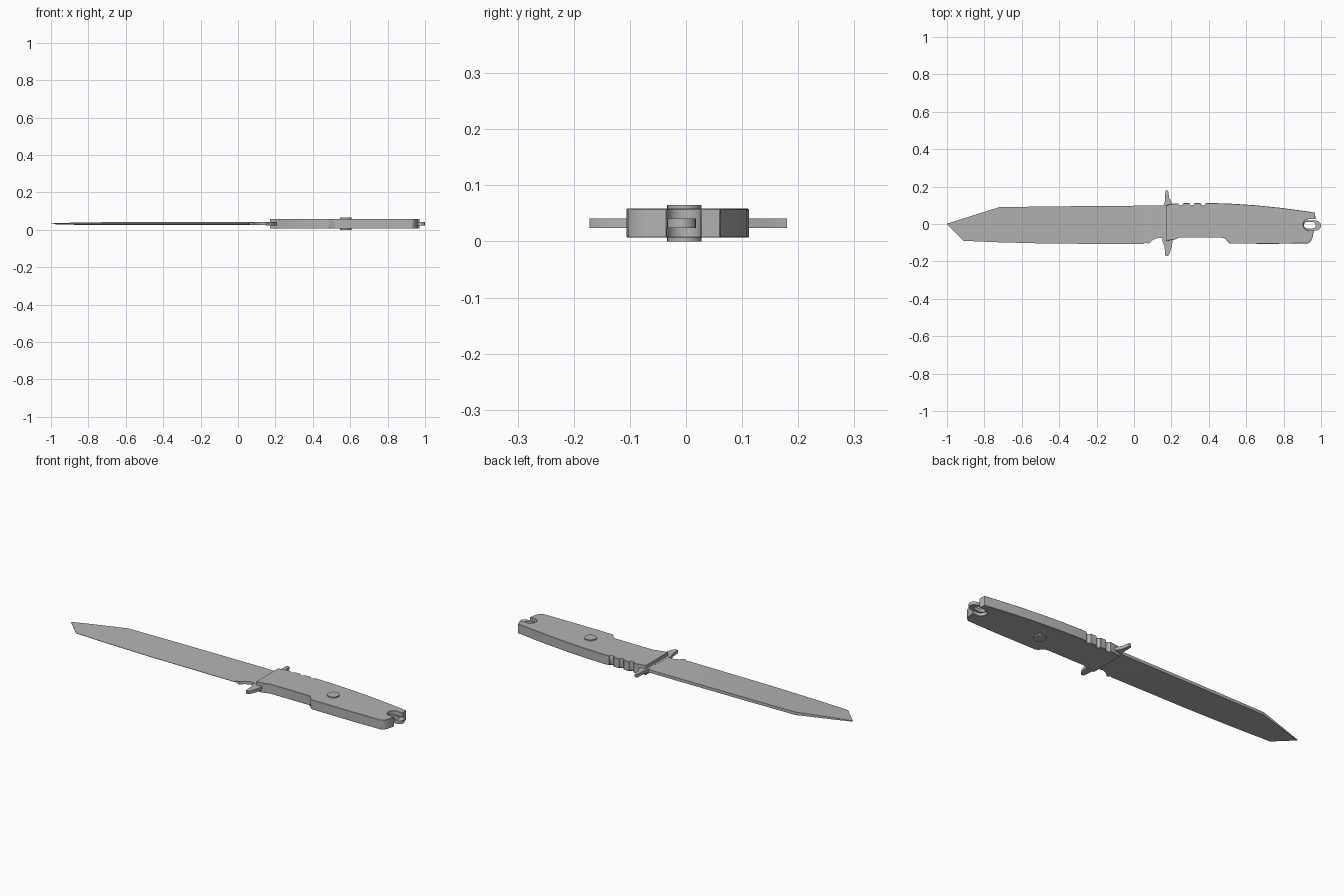
import bpy, bmesh
from math import sin, cos, pi, radians

cube = bpy.data.objects.get("Cube")
if cube:
    bpy.data.objects.remove(cube, do_unlink=True)

MID = 0.0325  # height of the flat centre plane

steel = bpy.data.materials.new("grey steel")
steel.use_nodes = True
GREY = (0.45, 0.45, 0.45, 1)
steel.diffuse_color = GREY
steel.node_tree.nodes["Principled BSDF"].inputs["Base Color"].default_value = GREY


def finish(name, bm):
    bmesh.ops.recalc_face_normals(bm, faces=bm.faces)
    mesh = bpy.data.meshes.new(name)
    bm.to_mesh(mesh)
    bm.free()
    obj = bpy.data.objects.new(name, mesh)
    mesh.materials.append(steel)
    bpy.context.collection.objects.link(obj)
    bpy.ops.object.select_all(action='DESELECT')
    obj.select_set(True)
    bpy.context.view_layer.objects.active = obj
    bpy.ops.object.shade_smooth_by_angle(angle=radians(30))
    return obj


def plate(name, outline, half):
    """Flat outline extruded evenly about the centre plane."""
    bm = bmesh.new()
    face = bm.faces.new([bm.verts.new((x, y, MID - half)) for x, y in outline])
    ext = bmesh.ops.extrude_face_region(bm, geom=[face])
    verts = [v for v in ext["geom"] if isinstance(v, bmesh.types.BMVert)]
    bmesh.ops.translate(bm, verts=verts, vec=(0, 0, 2 * half))
    return finish(name, bm)


def arc(cx, cy, r, start, end, n):
    return [(cx + r * cos(radians(start + (end - start) * i / n)),
             cy + r * sin(radians(start + (end - start) * i / n))) for i in range(n + 1)]


# Blade: wedge sections given as x, spine y, edge y, spine half, edge half
sections = [(-1, 0.002, -0.002, 0.002, 0.001), (-0.91, 0.03, -0.09, 0.005, 0.001),
            (-0.72, 0.09, -0.098, 0.008, 0.001), (-0.45, 0.094, -0.105, 0.008, 0.001),
            (0.05, 0.098, -0.107, 0.008, 0.001), (0.06, 0.098, -0.099, 0.008, 0.004),
            (0.08, 0.098, -0.105, 0.008, 0.008), (0.1, 0.098, -0.085, 0.008, 0.008),
            (0.13, 0.098, -0.073, 0.008, 0.008), (0.18, 0.098, -0.08, 0.008, 0.008)]
bm = bmesh.new()
rings = [[bm.verts.new(p) for p in ((x, top, MID + h), (x, top, MID - h),
                                    (x, low, MID - e), (x, low, MID + e))]
         for x, top, low, h, e in sections]
for a, b in zip(rings, rings[1:]):
    for i in range(4):
        j = (i + 1) % 4
        bm.faces.new((a[i], a[j], b[j], b[i]))
bm.faces.new(rings[0])
bm.faces.new(rings[-1])
finish("blade", bm)

# Cross guard with flared, rounded prongs
plate("guard", [(0.168, 0.18), (0.182, 0.18), (0.188, 0.14), (0.205, 0.11),
                (0.205, -0.1), (0.2, -0.13), (0.187, -0.165), (0.18, -0.172),
                (0.167, -0.168), (0.163, -0.12), (0.15, -0.085), (0.158, -0.07),
                (0.158, 0.1), (0.165, 0.12)], 0.0085)

# Handle: thumb grooves along the back, finger step in front, slotted butt
grooves = []
for x in (0.25, 0.31, 0.37):
    grooves += arc(x, 0.111, 0.013, 180, 360, 6)
outline = [(0.17, 0.1), (0.21, 0.108)] + grooves
outline += [(0.42, 0.112), (0.53, 0.108), (0.65, 0.1), (0.78, 0.087),
            (0.9, 0.071), (0.968, 0.061), (0.97, 0.026)]
outline += arc(0.935, -0.004, 0.03, 90, 270, 10)
outline += [(0.962, -0.034), (0.955, -0.07), (0.946, -0.092), (0.932, -0.103),
            (0.75, -0.106), (0.515, -0.105), (0.503, -0.097), (0.488, -0.077),
            (0.47, -0.073), (0.24, -0.073), (0.22, -0.083), (0.17, -0.09)]
handle = plate("handle", outline, 0.026)
edge = handle.modifiers.new("edge", 'BEVEL')
edge.width = 0.0015
edge.segments = 1

# Rivet through the handle
plate("rivet", arc(0.575, -0.003, 0.0305, 0, 348.75, 31), 0.0323)


# Lanyard loop at the end of the tang
def stadium(x1, x2, r, cy):
    return arc(x2, cy, r, -90, 90, 10) + arc(x1, cy, r, 90, 270, 10)


bm = bmesh.new()
loops = [[bm.verts.new((x, y, MID + z)) for x, y in pts]
         for pts, z in ((stadium(0.922, 0.974, 0.026, -0.008), 0.0085),
                        (stadium(0.926, 0.955, 0.017, -0.006), 0.0085),
                        (stadium(0.926, 0.955, 0.017, -0.006), -0.0085),
                        (stadium(0.922, 0.974, 0.026, -0.008), -0.0085))]
count = len(loops[0])
for k in range(4):
    a, b = loops[k], loops[(k + 1) % 4]
    for i in range(count):
        j = (i + 1) % count
        bm.faces.new((a[i], a[j], b[j], b[i]))
finish("lanyard_loop", bm)
